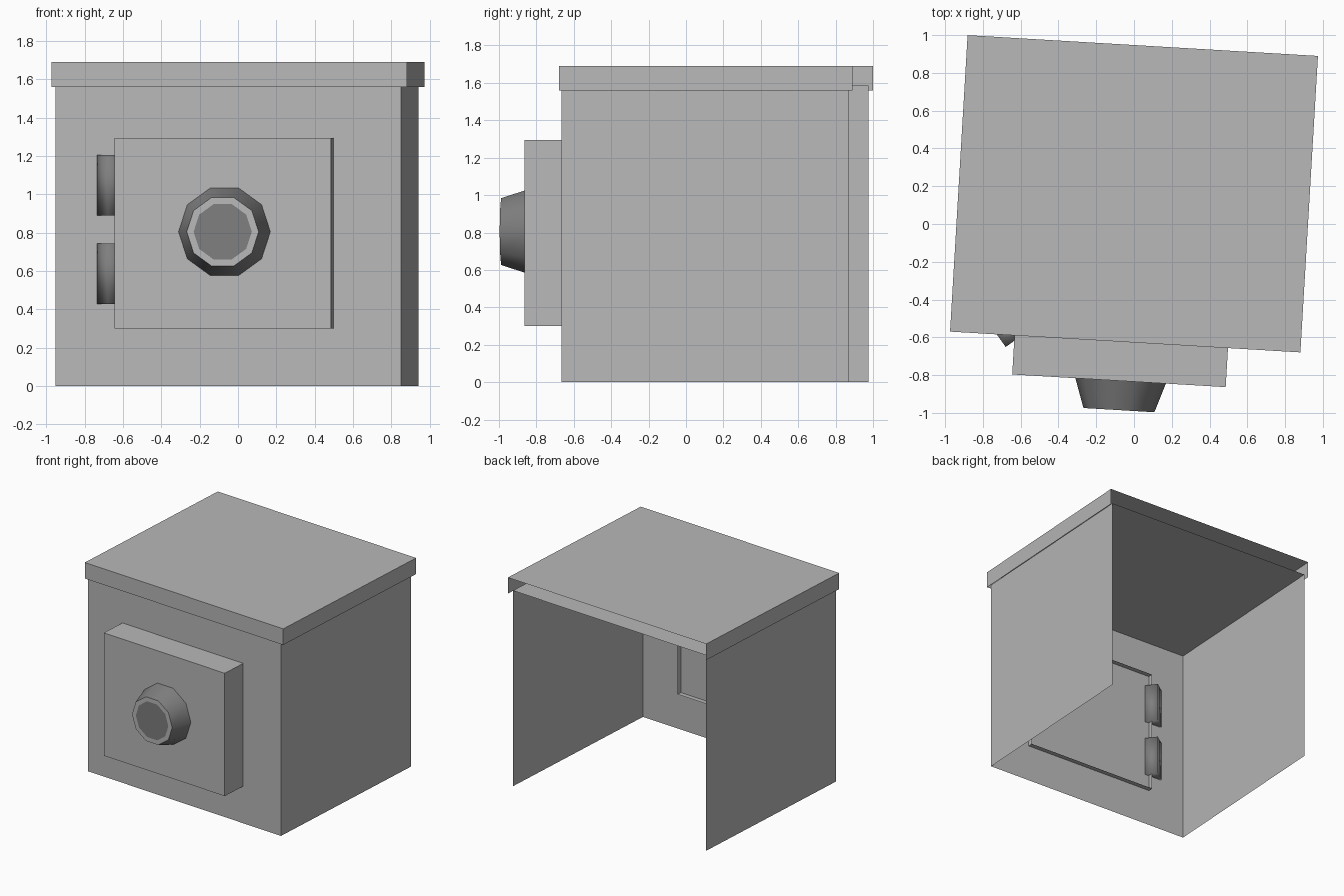
import bpy
import bmesh
from math import radians, pi
from mathutils import Matrix, Vector

cube = bpy.data.objects.get("Cube")
if cube:
    bpy.data.objects.remove(cube, do_unlink=True)

# The whole safe stands slightly turned about the vertical axis
PLACE = Matrix.Translation((0, 0.16, 0)) @ Matrix.Rotation(radians(-3.39), 4, "Z")


def material(name, value):
    mat = bpy.data.materials.new(name)
    mat.use_nodes = True
    color = (value, value, value, 1)
    mat.diffuse_color = color
    mat.node_tree.nodes["Principled BSDF"].inputs["Base Color"].default_value = color
    return mat


light_grey = material("light grey", 0.48)
dark_grey = material("dark grey", 0.21)


def add_object(name, bm, mats):
    mesh = bpy.data.meshes.new(name)
    bm.to_mesh(mesh)
    bm.free()
    for mat in mats:
        mesh.materials.append(mat)
    obj = bpy.data.objects.new(name, mesh)
    obj.matrix_world = PLACE
    bpy.context.collection.objects.link(obj)
    return obj


def smooth(obj, degrees):
    bpy.ops.object.select_all(action="DESELECT")
    obj.select_set(True)
    bpy.context.view_layer.objects.active = obj
    bpy.ops.object.shade_smooth_by_angle(angle=radians(degrees))


def open_box(name, low, high, open_sides):
    """Thin-walled box without the faces that point along open_sides."""
    low, high = Vector(low), Vector(high)
    bm = bmesh.new()
    bmesh.ops.create_cube(bm, size=1)
    bmesh.ops.scale(bm, vec=high - low, verts=bm.verts)
    bmesh.ops.translate(bm, vec=(low + high) / 2, verts=bm.verts)
    bm.normal_update()
    gone = [f for f in bm.faces
            if any(f.normal.dot(Vector(side)) > 0.9 for side in open_sides)]
    bmesh.ops.delete(bm, geom=gone, context="FACES")
    return add_object(name, bm, [light_grey])


BACK, DOWN = (0, 1, 0), (0, 0, -1)

# Cabinet and lid are both open at the back and underneath
open_box("cabinet", (-0.909, -0.774, 0), (0.899, 0.764, 1.585), [BACK, DOWN])
open_box("lid", (-0.929, -0.786, 1.56), (0.929, 0.786, 1.69), [BACK, DOWN])

# Door, its open back reaching just through the cabinet front
open_box("door", (-0.587, -0.993, 0.3), (0.545, -0.735, 1.295), [BACK])

# Tapered ten-sided knob with a light rim around a dark centre
bm = bmesh.new()
bmesh.ops.create_cone(bm, cap_ends=True, segments=10,
                      radius1=0.24, radius2=0.188, depth=0.155)
bm.normal_update()
cap = max(bm.faces, key=lambda f: f.normal.z)
rim = bmesh.ops.inset_individual(bm, faces=[cap], thickness=0.036)["faces"]
for face in rim:
    face.material_index = 1
turn = Matrix.Rotation(pi / 2, 4, "X")
spin = Matrix.Rotation(0, 4, "Z")
# put vertices of the decagon on the horizontal axis
if not any(abs(v.co.y) < 1e-4 for v in bm.verts):
    spin = Matrix.Rotation(pi / 10, 4, "Z")
bmesh.ops.transform(bm, verts=bm.verts,
                    matrix=Matrix.Translation((-0.012, -1.0705, 0.805)) @ turn @ spin)
smooth(add_object("knob", bm, [dark_grey, light_grey]), 40)

# Two four-sided hinge barrels set half into the cabinet front
for name, z in (("lower_hinge", 0.587), ("upper_hinge", 1.047)):
    bm = bmesh.new()
    bmesh.ops.create_cone(bm, cap_ends=True, segments=4,
                          radius1=0.077, radius2=0.077, depth=0.316)
    # one corner of the barrel points forward
    if not any(abs(v.co.x) < 1e-4 for v in bm.verts):
        bmesh.ops.rotate(bm, verts=bm.verts, matrix=Matrix.Rotation(pi / 4, 3, "Z"))
    bmesh.ops.rotate(bm, verts=bm.verts, matrix=Matrix.Rotation(radians(-6), 3, "Z"))
    bmesh.ops.translate(bm, vec=(-0.622, -0.773, z), verts=bm.verts)
    smooth(add_object(name, bm, [dark_grey]), 100)
